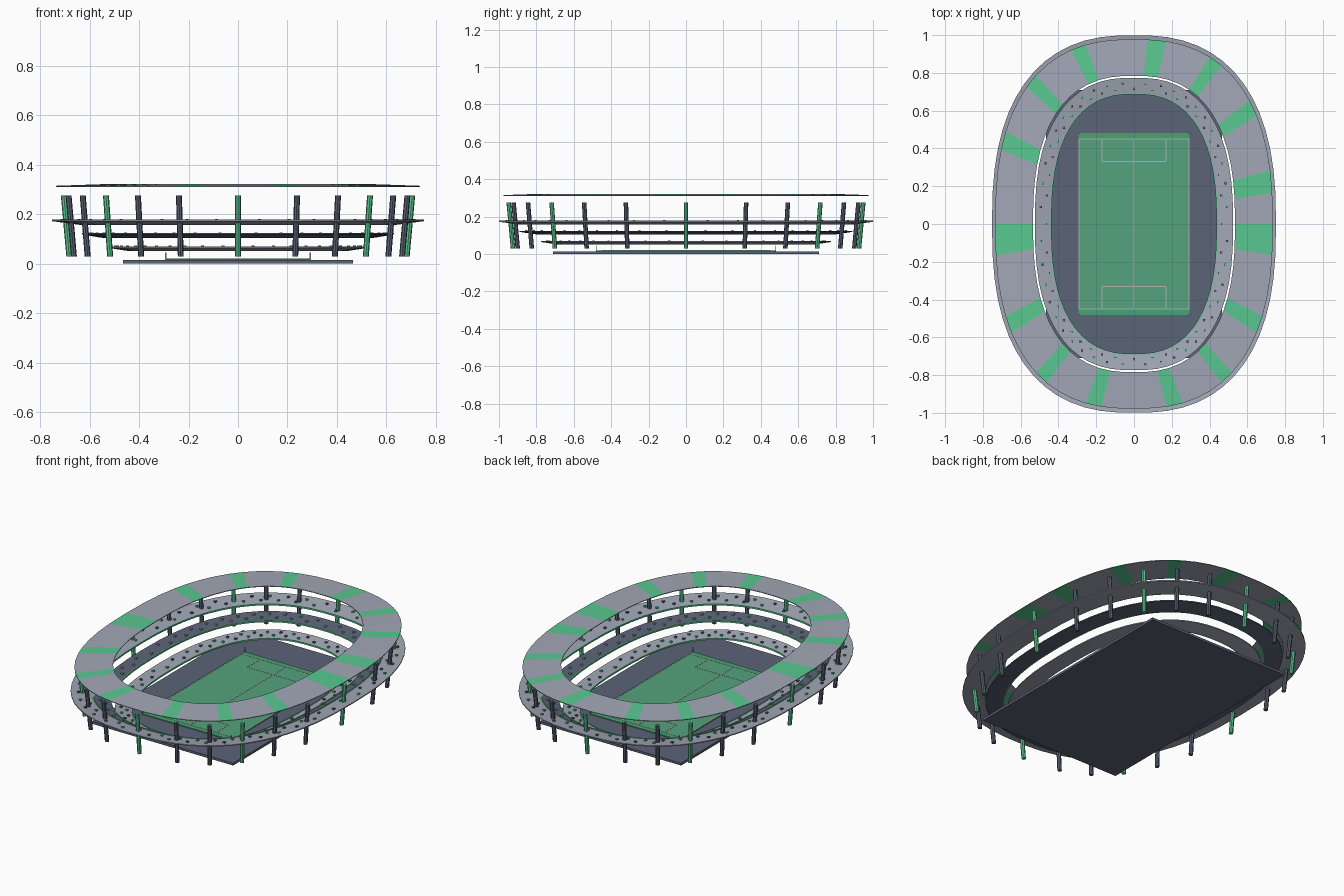
import bpy, bmesh, math
from mathutils import Vector

cube = bpy.data.objects.get("Cube")
if cube:
    bpy.data.objects.remove(cube)

SEGMENTS = 58


def material(name, rgb):
    m = bpy.data.materials.new(name)
    m.use_nodes = True
    m.diffuse_color = (*rgb, 1)
    for node in m.node_tree.nodes:
        if node.type == 'BSDF_PRINCIPLED':
            node.inputs["Base Color"].default_value = (*rgb, 1)
    return m


grey = material("concrete grey", (.36, .39, .47))
slate = material("dark slate", (.105, .125, .18))
green = material("accent green", (.10, .58, .28))
grass = material("grass green", (.09, .365, .2))
verge = material("verge green", (.065, .37, .17))
chalk = material("line chalk", (.40, .46, .48))


def finish(name, bm, mats):
    bmesh.ops.recalc_face_normals(bm, faces=bm.faces)
    mesh = bpy.data.meshes.new(name)
    bm.to_mesh(mesh)
    bm.free()
    for m in mats:
        mesh.materials.append(m)
    obj = bpy.data.objects.new(name, mesh)
    bpy.context.scene.collection.objects.link(obj)
    return obj


def oval(angle, a, b, z):
    """Point on a squarish oval with half widths a and b."""
    c, s = math.cos(angle), math.sin(angle)
    return Vector((math.copysign(abs(c) ** .8, c) * a,
                   math.copysign(abs(s) ** .8, s) * b, z))


def ring(name, inner, outer, thick, mats, rule=lambda i: 0):
    """Closed oval band from an inner to an outer edge, coloured by segment."""
    bm = bmesh.new()
    section = [inner, outer, (*outer[:2], outer[2] - thick), (*inner[:2], inner[2] - thick)]
    loops = [[bm.verts.new(oval(math.tau * i / SEGMENTS, *p)) for p in section]
             for i in range(SEGMENTS)]
    for i, loop in enumerate(loops):
        nxt = loops[(i + 1) % SEGMENTS]
        for k in range(4):
            j = (k + 1) % 4
            f = bm.faces.new((loop[k], loop[j], nxt[j], nxt[k]))
            f.material_index = rule(i)
    return finish(name, bm, mats)


def add_box(bm, x, y, z, index=0, turn=0):
    """Box spanning the three given (low, high) ranges."""
    result = bmesh.ops.create_cube(bm, size=1)["verts"]
    for v in result:
        v.co = Vector([r[0] + (c + .5) * (r[1] - r[0]) for c, r in zip(v.co, (x, y, z))])
    for f in {f for v in result for f in v.link_faces}:
        f.material_index = index


def box(name, x, y, z, mat):
    bm = bmesh.new()
    add_box(bm, x, y, z)
    return finish(name, bm, [mat])


# Ground slab and pitch
box("ground_slab", (-.465, .465), (-.71, .71), (0, .014), slate)
box("pitch", (-.295, .295), (-.45, .45), (.014, .019), grass)
for side, name in ((1, "back"), (-1, "front")):
    ends = sorted((side * .45, side * .482))
    box(name + "_verge", (-.295, .295), ends, (.014, .019), verge)

# Pitch markings
bm = bmesh.new()
w = .0025
level = (.019, .0202)
add_box(bm, (-w, w), (-.45, .45), level)
for s in (-1, 1):
    add_box(bm, (s * .292 - w, s * .292 + w), (-.45, .45), level)
    add_box(bm, (-.292, .292), (s * .45 - w, s * .45 + w), level)
    add_box(bm, (-.17, .17), (s * .33 - w, s * .33 + w), level)
    for t in (-1, 1):
        add_box(bm, (t * .17 - w, t * .17 + w), sorted((s * .33, s * .45)), level)
finish("pitch_markings", bm, [chalk])

# Corner posts
bm = bmesh.new()
for s in (-1, 1):
    for t in (-1, 1):
        add_box(bm, (s * .292 - w, s * .292 + w), (t * .48 - w, t * .48 + w), (.019, .045))
finish("corner_posts", bm, [chalk])

# Raked seating tiers with a green lip and two rows of seats
tiers = [
    ("lower", (.44, .69, .057), (.525, .775, .07), grey, slate),
    ("middle", (.545, .795, .110), (.63, .89, .124), slate, grey),
    ("upper", (.64, .89, .163), (.752, 1.0, .178), grey, slate),
]
for name, inner, outer, mat, seat in tiers:
    ring(name + "_tier", inner, outer, .006, [mat])
    a, b, z = inner
    ring(name + "_tier_lip", (a - .003, b - .003, z + .003), (a + .002, b + .002, z + .003),
         .009, [green])
    bm = bmesh.new()
    for row, frac in enumerate((.3, .65)):
        size = [p + (q - p) * frac for p, q in zip(inner, outer)]
        count = 44
        for i in range(count):
            p = oval(math.tau * (i + row / 2) / count, *size)
            add_box(bm, (p.x - .006, p.x + .006), (p.y - .006, p.y + .006),
                    (p.z - .002, p.z + .008), i % 2)
    finish(name + "_tier_seats", bm, [green, seat])

# Roof canopy with green panels
ring("roof_canopy", (.535, .785, .322), (.735, .978, .315), .004, [grey, green],
     lambda i: int(i % 4 == 1))

# Leaning columns, every third one green
bm = bmesh.new()
count = 24
for i in range(count):
    angle = math.tau * i / count
    foot = oval(angle, .682, .925, .03)
    head = oval(angle, .704, .948, .275)
    rims = []
    for centre in (foot, head):
        rims.append([bm.verts.new(centre + Vector((math.cos(t), math.sin(t), 0)) * .012)
                     for t in (math.tau * k / 8 for k in range(8))])
    low, high = rims
    faces = [bm.faces.new(low), bm.faces.new(high)]
    faces += [bm.faces.new((low[k], low[(k + 1) % 8], high[(k + 1) % 8], high[k]))
              for k in range(8)]
    for f in faces:
        f.material_index = int(i % 3 == 0)
finish("columns", bm, [slate, green])
